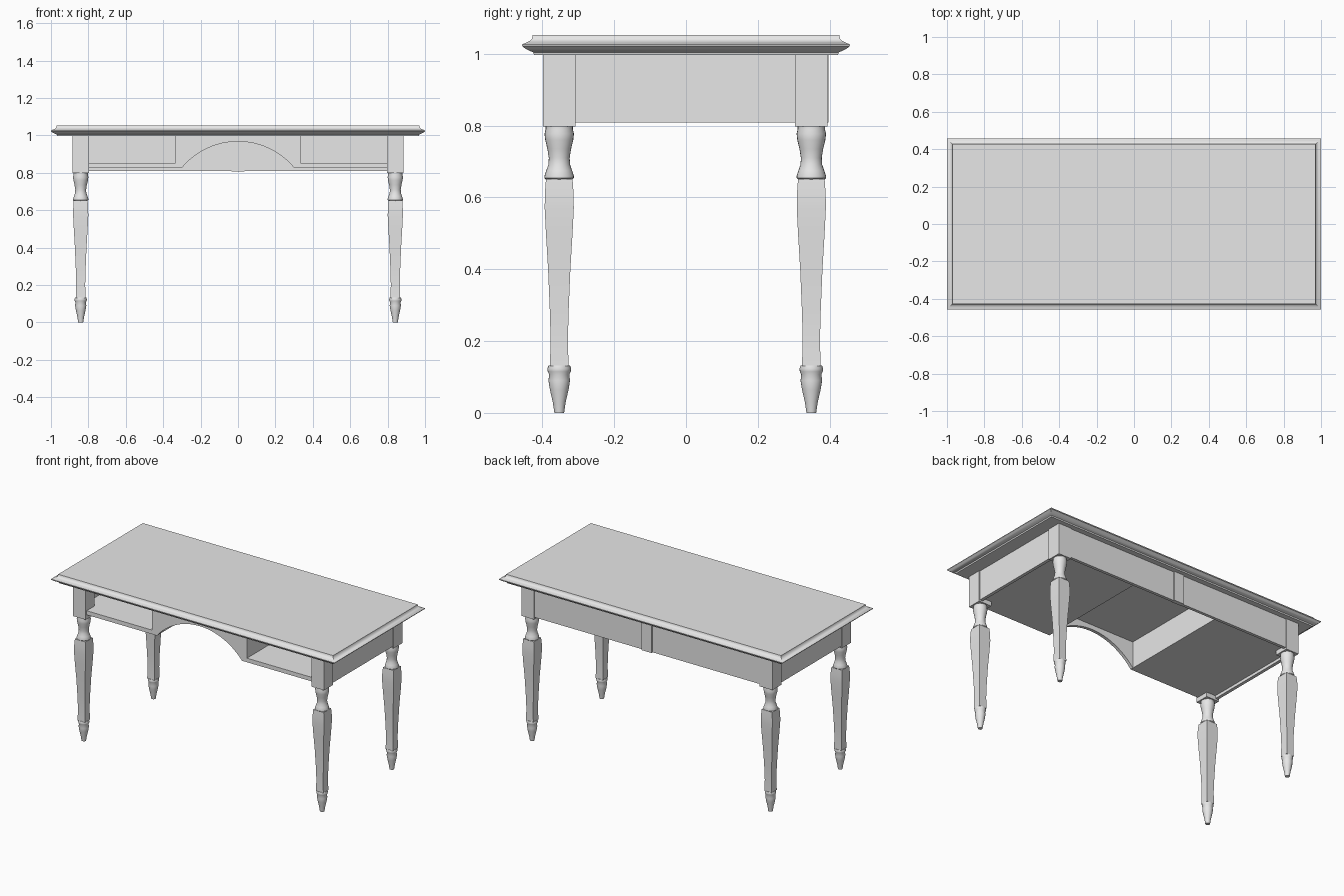
import bpy, bmesh, math

cube = bpy.data.objects.get("Cube")
if cube:
    bpy.data.objects.remove(cube, do_unlink=True)

grey = bpy.data.materials.new("plain_grey")
grey.use_nodes = True
grey.diffuse_color = (0.8, 0.8, 0.8, 1)
grey.node_tree.nodes["Principled BSDF"].inputs["Base Color"].default_value = (0.8, 0.8, 0.8, 1)


def finish(name, bm, smooth=False):
    """Turn a bmesh into a named object with the grey material."""
    bmesh.ops.recalc_face_normals(bm, faces=bm.faces)
    mesh = bpy.data.meshes.new(name)
    bm.to_mesh(mesh)
    bm.free()
    mesh.materials.append(grey)
    obj = bpy.data.objects.new(name, mesh)
    bpy.context.collection.objects.link(obj)
    if smooth:
        bpy.ops.object.select_all(action='DESELECT')
        obj.select_set(True)
        bpy.context.view_layer.objects.active = obj
        bpy.ops.object.shade_smooth_by_angle(angle=math.radians(35))
    return obj


def box(name, x, y, z):
    bm = bmesh.new()
    bmesh.ops.create_cube(bm, size=1)
    for v in bm.verts:
        v.co = [a + (b - a) * (c + 0.5) for (a, b), c in zip((x, y, z), v.co)]
    return finish(name, bm)


def loft(name, rings, centre=(0, 0)):
    """Skin a stack of (outline, z) rings and cap both ends."""
    bm = bmesh.new()
    stack = [[bm.verts.new((centre[0] + x, centre[1] + y, z)) for x, y in outline]
             for outline, z in rings]
    for a, b in zip(stack, stack[1:]):
        for i in range(len(a)):
            j = (i + 1) % len(a)
            bm.faces.new((a[i], a[j], b[j], b[i]))
    bm.faces.new(stack[0])
    bm.faces.new(stack[-1])
    return finish(name, bm, smooth=True)


def rect(hx, hy):
    return [(-hx, -hy), (hx, -hy), (hx, hy), (-hx, hy)]


def circle(r, n=24):
    return [(r * math.cos(math.tau * i / n), r * math.sin(math.tau * i / n)) for i in range(n)]


# Table top with a moulded edge: (inset from widest edge, height)
edge = [(0.034, 0.996), (0.032, 1.004), (0.022, 1.008), (0.010, 1.014), (0, 1.022),
        (0, 1.026), (0.012, 1.031), (0.022, 1.036), (0.028, 1.042), (0.03, 1.053)]
loft("table_top", [(rect(1 - d, 0.457 - d), z) for d, z in edge])

# Leg profiles: (radius or half width, height)
vase = [(0.037, 0.65), (0.041, 0.654), (0.041, 0.66), (0.036, 0.675), (0.03, 0.692),
        (0.029, 0.71), (0.033, 0.735), (0.039, 0.76), (0.041, 0.777), (0.038, 0.79),
        (0.038, 0.798)]
shaft = [(0.026, 0.13), (0.024, 0.2), (0.026, 0.28), (0.031, 0.4), (0.037, 0.5),
         (0.0405, 0.57), (0.04, 0.61), (0.037, 0.651)]
foot = [(0.0135, 0), (0.018, 0.03), (0.026, 0.065), (0.03, 0.09), (0.028, 0.107),
        (0.032, 0.115), (0.033, 0.123), (0.03, 0.132)]

for end, y in (("front", -0.353), ("back", 0.349)):
    for side, x in (("left", 0.841), ("right", -0.841)):
        tag = f"{end}_{side}"
        box(f"{tag}_leg_block", (x - 0.045, x + 0.045), (y - 0.045, y + 0.045), (0.798, 0.997))
        loft(f"{tag}_leg_vase", [(circle(r), z) for r, z in vase], (x, y))
        loft(f"{tag}_leg_shaft", [(rect(r, r), z) for r, z in shaft], (x, y))
        loft(f"{tag}_leg_foot", [(circle(r), z) for r, z in foot], (x, y))

# Side aprons, open compartment floors and inner walls
for side, s in (("left", 1), ("right", -1)):
    def span(a, b):
        return tuple(sorted((a * s, b * s)))
    box(f"{side}_apron", span(0.86, 0.88), (-0.33, 0.33), (0.808, 0.997))
    box(f"{side}_compartment_floor", span(0.335, 0.862), (-0.388, 0.375), (0.826, 0.852))
    box(f"{side}_compartment_wall", span(0.3, 0.335), (-0.37, 0.375), (0.826, 0.997))

# Back apron with a centre post
box("back_apron", (-0.82, 0.82), (0.37, 0.389), (0.81, 0.997))
box("back_centre_post", (-0.035, 0.035), (0.37, 0.397), (0.808, 0.997))

# Arched kneehole board
bottom, rise, half = 0.826, 0.141, 0.3
radius = (half ** 2 + rise ** 2) / (2 * rise)
sweep = math.asin(half / radius)
steps = 24
bm = bmesh.new()
strips = []
for y in (-0.388, -0.368):
    low, high = [], []
    for i in range(steps + 1):
        a = sweep * (2 * i / steps - 1)
        x = radius * math.sin(a)
        low.append((x, bottom + rise - radius * (1 - math.cos(a))))
        high.append((x, 0.997))
    low = [(-0.335, bottom)] + low + [(0.335, bottom)]
    high = [(-0.335, 0.997)] + high + [(0.335, 0.997)]
    strips.append([[bm.verts.new((x, y, z)) for x, z in row] for row in (low, high)])
(fl, fh), (bl, bh) = strips
for a, b in ((fl, fh), (bl, bh), (fl, bl), (fh, bh)):
    for i in range(len(a) - 1):
        bm.faces.new((a[i], a[i + 1], b[i + 1], b[i]))
for i in (0, -1):
    bm.faces.new((fl[i], fh[i], bh[i], bl[i]))
finish("arched_front_board", bm, smooth=True)
